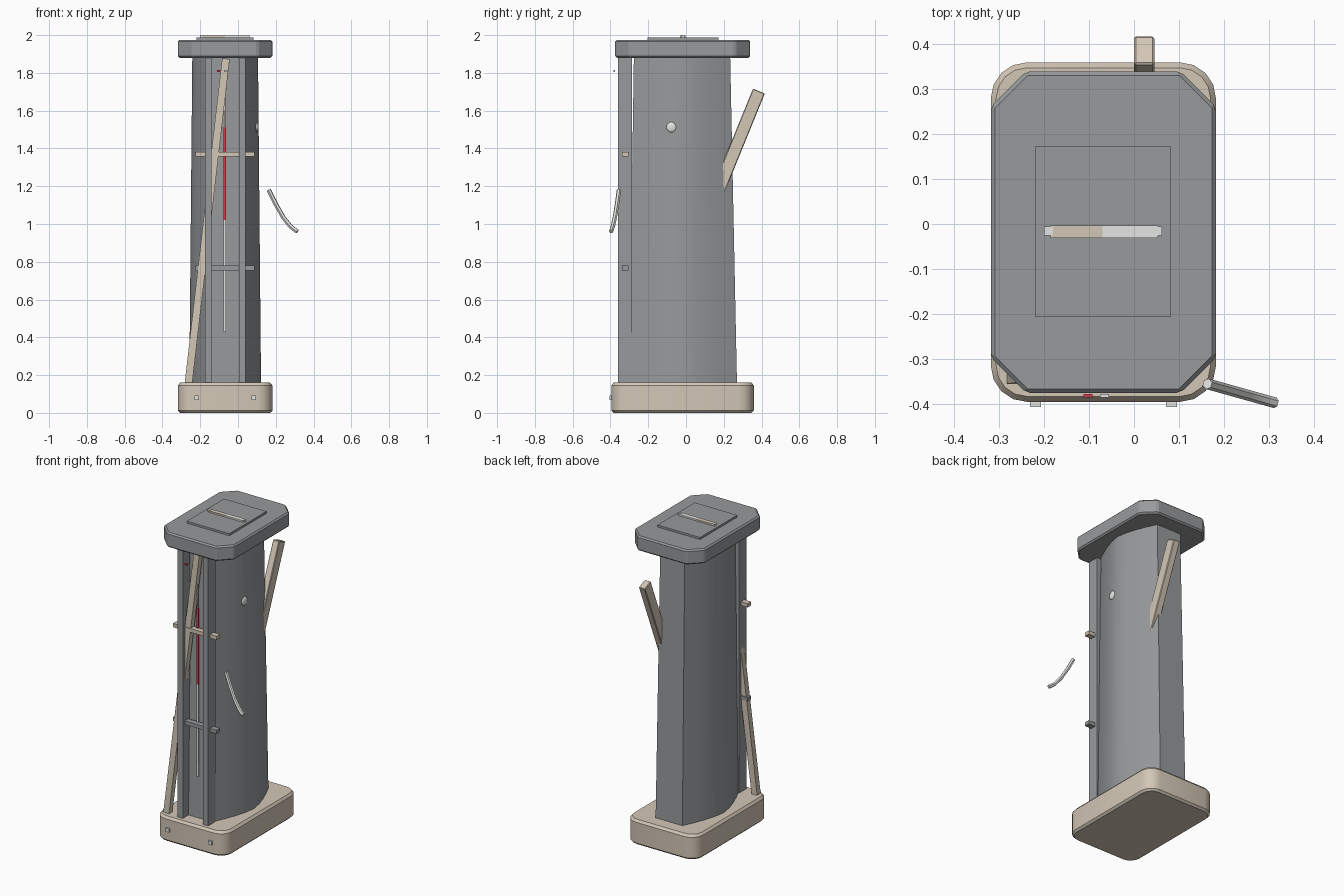
import bpy, bmesh, math
from mathutils import Vector

if "Cube" in bpy.data.objects:
    bpy.data.objects.remove(bpy.data.objects["Cube"])

CX, CY = -0.068, -0.018  # axis of the tower


def material(name, rgb):
    m = bpy.data.materials.new(name)
    m.use_nodes = True
    m.diffuse_color = (*rgb, 1)
    m.node_tree.nodes["Principled BSDF"].inputs["Base Color"].default_value = (*rgb, 1)
    return m


grey = material("slate grey", (0.31, 0.32, 0.33))
tan = material("sand", (0.65, 0.57, 0.47))
light = material("pale grey", (0.78, 0.78, 0.76))
red = material("red", (0.70, 0.04, 0.07))


def finish(name, bm, mat, bevel=0.0, smooth=None):
    bmesh.ops.recalc_face_normals(bm, faces=bm.faces)
    mesh = bpy.data.meshes.new(name)
    bm.to_mesh(mesh)
    bm.free()
    mesh.materials.append(mat)
    ob = bpy.data.objects.new(name, mesh)
    bpy.context.collection.objects.link(ob)
    if bevel:
        mod = ob.modifiers.new("bevel", "BEVEL")
        mod.width = bevel
        mod.segments = 1
        mod.limit_method = "ANGLE"
        mod.angle_limit = math.radians(30)
    if smooth:
        bpy.ops.object.select_all(action="DESELECT")
        ob.select_set(True)
        bpy.context.view_layer.objects.active = ob
        bpy.ops.object.shade_smooth_by_angle(angle=math.radians(smooth))
    return ob


def box(name, lo, hi, mat):
    bm = bmesh.new()
    bmesh.ops.create_cube(bm, size=1)
    lo, hi = Vector(lo), Vector(hi)
    for v in bm.verts:
        v.co = (lo + hi) / 2 + v.co * (hi - lo)
    return finish(name, bm, mat)


def beam(name, start, end, width, depth, mat, bevel=0.0):
    """Straight bar between two points; width runs along x."""
    bm = bmesh.new()
    bmesh.ops.create_cube(bm, size=1)
    a, b = Vector(start), Vector(end)
    axis = (b - a).normalized()
    across = (Vector((1, 0, 0)) - axis * axis.x).normalized()
    other = axis.cross(across)
    for v in bm.verts:
        v.co = ((a + b) / 2 + axis * v.co.z * (b - a).length
                + across * v.co.x * width + other * v.co.y * depth)
    return finish(name, bm, mat, bevel)


def loft(name, rings, mat, bevel=0.0, smooth=None):
    """Skin a stack of matching outlines and close both ends."""
    bm = bmesh.new()
    rows = [[bm.verts.new(p) for p in ring] for ring in rings]
    n = len(rows[0])
    for a, b in zip(rows, rows[1:]):
        for i in range(n):
            j = (i + 1) % n
            bm.faces.new((a[i], a[j], b[j], b[i]))
    bm.faces.new(rows[0])
    bm.faces.new(rows[-1])
    return finish(name, bm, mat, bevel, smooth)


def round_rect(hx, hy, r, steps, z, inset=0.0):
    """Rectangle outline whose corners are cut by `steps` segments."""
    pts = []
    for q, (sx, sy) in enumerate(((1, 1), (-1, 1), (-1, -1), (1, -1))):
        for k in range(steps + 1):
            a = math.pi / 2 * (q + k / steps)
            pts.append((CX + sx * (hx - r) + (r - inset) * math.cos(a),
                        CY + sy * (hy - r) + (r - inset) * math.sin(a), z))
    return pts


def column_ring(hx, front, back, z, steps=8):
    """Flat front and back, sides bulging out to hx at mid depth."""
    pts = []
    for s in (1, -1):
        for k in range(steps + 1):
            t = s * (2 * k / steps - 1)
            x = hx * (1 - 0.5 * abs(t) ** 1.5)
            pts.append((CX + s * x, (front + back + t * (back - front)) / 2, z))
    return pts


# Plinth and cap with narrow chamfered rims
loft("base", [round_rect(0.25, 0.377, 0.08, 4, z, i)
              for z, i in ((0, 0.012), (0.012, 0), (0.145, 0), (0.16, 0.012))],
     tan, smooth=30)
loft("cap", [round_rect(0.25, 0.357, 0.078, 1, z) for z in (1.88, 1.975)],
     grey, bevel=0.009)

# Tapered column
loft("column", [column_ring(0.19, -0.302, 0.27, 0.15),
                column_ring(0.174, -0.276, 0.234, 1.885)], grey, smooth=40)

# Lid plate and its two-tone handle
box("lid_plate", (-0.22, -0.205, 1.97), (0.082, 0.172, 1.988), grey)
box("handle_sand_half", (-0.185, -0.031, 1.985), (-0.07, -0.003, 1.998), tan)
box("handle_pale_half", (-0.07, -0.031, 1.985), (0.053, -0.003, 1.998), light)
box("handle_end_right", (-0.2, -0.026, 1.985), (-0.18, -0.006, 2.0), light)
box("handle_end_left", (0.045, -0.026, 1.985), (0.062, -0.006, 2.0), light)

# Front posts and base studs, mirrored about the tower axis
for side, s in (("right", -1), ("left", 1)):
    x = CX + s * 0.09
    box(f"post_{side}", (x - 0.018, -0.36, 0.15), (x + 0.018, -0.285, 1.885), grey)
    x = CX + s * 0.151
    box(f"stud_{side}", (x - 0.012, -0.406, 0.068), (x + 0.012, -0.38, 0.092), light)

# Cross bars through the posts
for name, z, mat in (("upper_crossbar", 1.37, tan), ("lower_crossbar", 0.767, grey)):
    box(name, (-0.225, -0.34, z - 0.012), (0.087, -0.305, z + 0.012), mat)

# Gauge strip between the posts
box("gauge_pale", (-0.077, -0.313, 0.43), (-0.063, -0.305, 1.02), light)
box("gauge_red", (-0.077, -0.313, 1.02), (-0.063, -0.305, 1.51), red)
box("gauge_top", (-0.073, -0.311, 1.51), (-0.067, -0.305, 1.7), tan)

# Small indicator tabs under the cap
box("tab_red", (-0.112, -0.385, 1.805), (-0.092, -0.377, 1.815), red)
box("tab_pale", (-0.075, -0.385, 1.805), (-0.055, -0.377, 1.815), light)

# Leaning brace in front and slanted bar behind
beam("front_brace", (-0.262, -0.337, 0.16), (-0.064, -0.31, 1.875), 0.04, 0.036, tan)
beam("rear_bar", (0.0225, 0.14, 1.10), (0.0225, 0.386, 1.704), 0.045, 0.068, tan, 0.004)

# Side knob barely breaking the column surface
bm = bmesh.new()
bmesh.ops.create_icosphere(bm, subdivisions=2, radius=0.028)
for v in bm.verts:
    v.co = Vector((0.1 + v.co.x * 0.3, v.co.y - 0.077, v.co.z + 1.512))
finish("side_knob", bm, light, smooth=60)

# Curved lever at the front left
curve = bpy.data.curves.new("lever_path", "CURVE")
curve.dimensions = "3D"
curve.bevel_depth = 0.012
curve.bevel_resolution = 1
curve.use_fill_caps = True
path = [(0.163, 1.18), (0.2, 1.105), (0.24, 1.035), (0.28, 0.985), (0.314, 0.96)]
spline = curve.splines.new("POLY")
spline.points.add(len(path) - 1)
for p, (x, z) in zip(spline.points, path):
    p.co = (x, -0.355 - 0.28 * (x - 0.163), z, 1)
source = bpy.data.objects.new("lever_source", curve)
bpy.context.collection.objects.link(source)
bpy.context.view_layer.update()
bm = bmesh.new()
bm.from_mesh(bpy.data.meshes.new_from_object(
    source.evaluated_get(bpy.context.evaluated_depsgraph_get())))
bpy.data.objects.remove(source)
finish("lever", bm, light, smooth=50)
